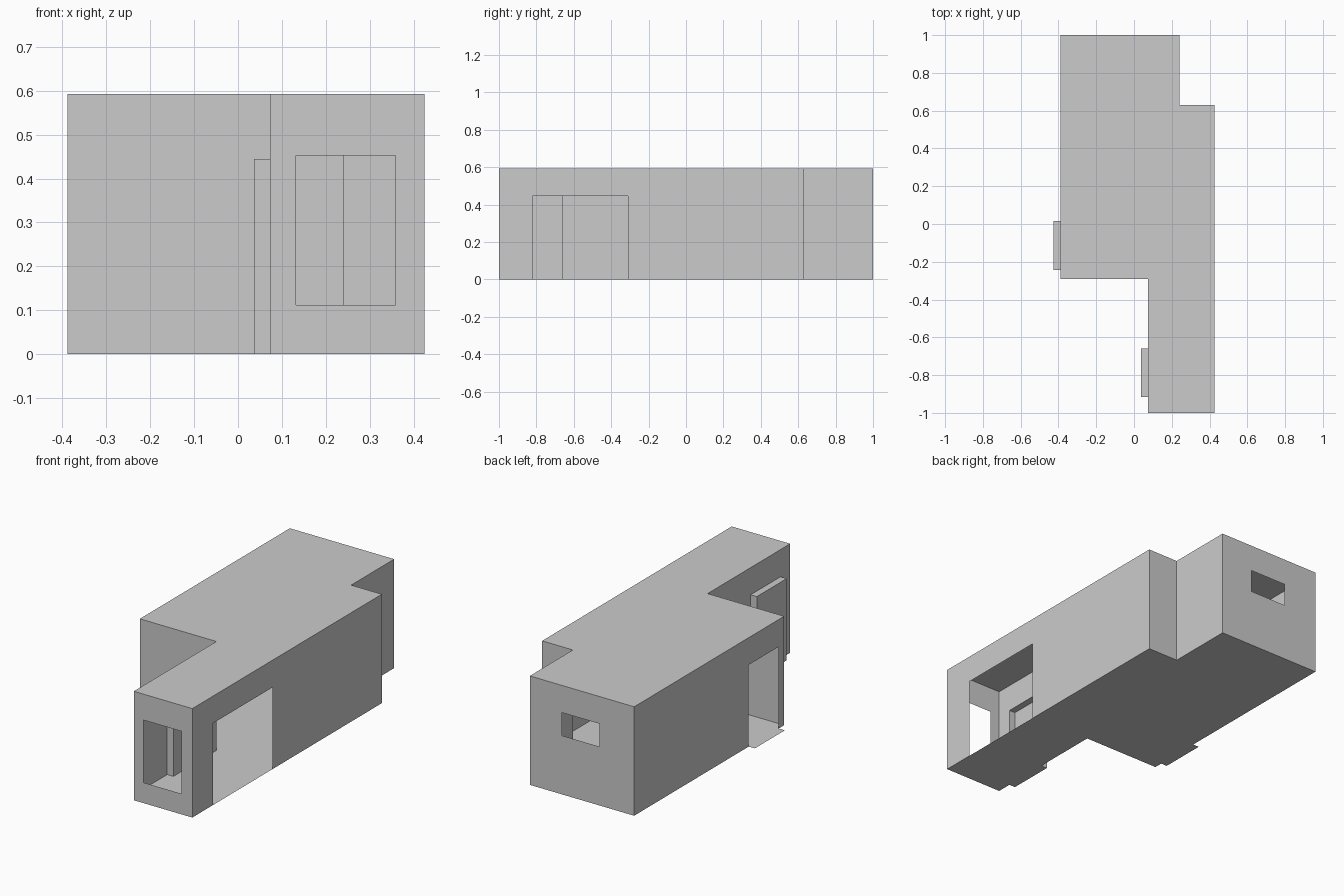
import bpy, bmesh

cube = bpy.data.objects.get("Cube")
if cube:
    bpy.data.objects.remove(cube, do_unlink=True)

grey = bpy.data.materials.new("plain_grey")
grey.use_nodes = True
colour = (0.6, 0.6, 0.6, 1)
grey.diffuse_color = colour
grey.node_tree.nodes["Principled BSDF"].inputs["Base Color"].default_value = colour

HEIGHT = 0.593
DOOR = 0.445


def add_object(name, faces):
    """Make one object from a list of faces, each a list of points."""
    bm = bmesh.new()
    for pts in faces:
        bm.faces.new([bm.verts.new(p) for p in pts])
    bmesh.ops.remove_doubles(bm, verts=bm.verts, dist=0.0005)
    mesh = bpy.data.meshes.new(name)
    bm.to_mesh(mesh)
    bm.free()
    mesh.materials.append(grey)
    obj = bpy.data.objects.new(name, mesh)
    bpy.context.collection.objects.link(obj)
    return obj


def wall(a, b, hole=None, top=HEIGHT):
    """Faces of a thin wall from a to b; hole = (start, end, low, high) along x or y."""
    axis = 0 if abs(b[0] - a[0]) > abs(b[1] - a[1]) else 1
    us, zs = [a[axis], b[axis]], [0, top]
    if hole:
        us = sorted(set(us) | set(hole[:2]), reverse=b[axis] < a[axis])
        zs = sorted(set(zs) | set(hole[2:]))

    def point(u, z):
        return (u, a[1], z) if axis == 0 else (a[0], u, z)

    faces = []
    for u0, u1 in zip(us, us[1:]):
        for z0, z1 in zip(zs, zs[1:]):
            u, z = (u0 + u1) / 2, (z0 + z1) / 2
            if hole and hole[0] < u < hole[1] and hole[2] < z < hole[3]:
                continue
            faces.append([point(u0, z0), point(u1, z0), point(u1, z1), point(u0, z1)])
    return faces


# Outline of the building, counterclockwise from the front of the narrow wing
plan = [(0.073, -1), (0.425, -1), (0.425, 0.63), (0.24, 0.63),
        (0.24, 1), (-0.388, 1), (-0.388, -0.29), (0.073, -0.29)]
names = ["front_wall", "left_wall", "notch_back_wall", "notch_side_wall",
         "back_wall", "right_wall", "inner_front_wall", "wing_right_wall"]
holes = {"front_wall": (0.132, 0.359, 0.112, 0.452),
         "left_wall": (-0.82, -0.31, 0, DOOR),
         "back_wall": (-0.18, 0.046, 0.32, DOOR),
         "right_wall": (-0.243, 0.015, 0, DOOR),
         "wing_right_wall": (-0.917, -0.66, 0, DOOR)}

# Walls with their windows and doorways
for i, name in enumerate(names):
    add_object(name, wall(plan[i], plan[(i + 1) % len(plan)], holes.get(name)))

# Floor and roof sheets
add_object("floor", [[(x, y, 0) for x, y in reversed(plan)]])
add_object("roof", [[(x, y, HEIGHT) for x, y in plan]])


def ground_sheet(x0, x1, y0, y1):
    return [(x0, y0, 0), (x0, y1, 0), (x1, y1, 0), (x1, y0, 0)]


# Shallow closed alcove on the side of the wing, open to the inside
xo, xi, y0, y1 = 0.036, 0.073, -0.917, -0.66
alcove = wall((xi, y1), (xo, y1), top=DOOR)
alcove += wall((xo, y1), (xo, y0), top=DOOR)
alcove += wall((xo, y0), (xi, y0), top=DOOR)
alcove.append([(xo, y0, DOOR), (xi, y0, DOOR), (xi, y1, DOOR), (xo, y1, DOOR)])
alcove.append(ground_sheet(xo, xi, y0, y1))
add_object("wing_alcove", alcove)

# Flat sill outside the side doorway
add_object("door_sill", [ground_sheet(-0.425, -0.388, -0.243, 0.015)])
